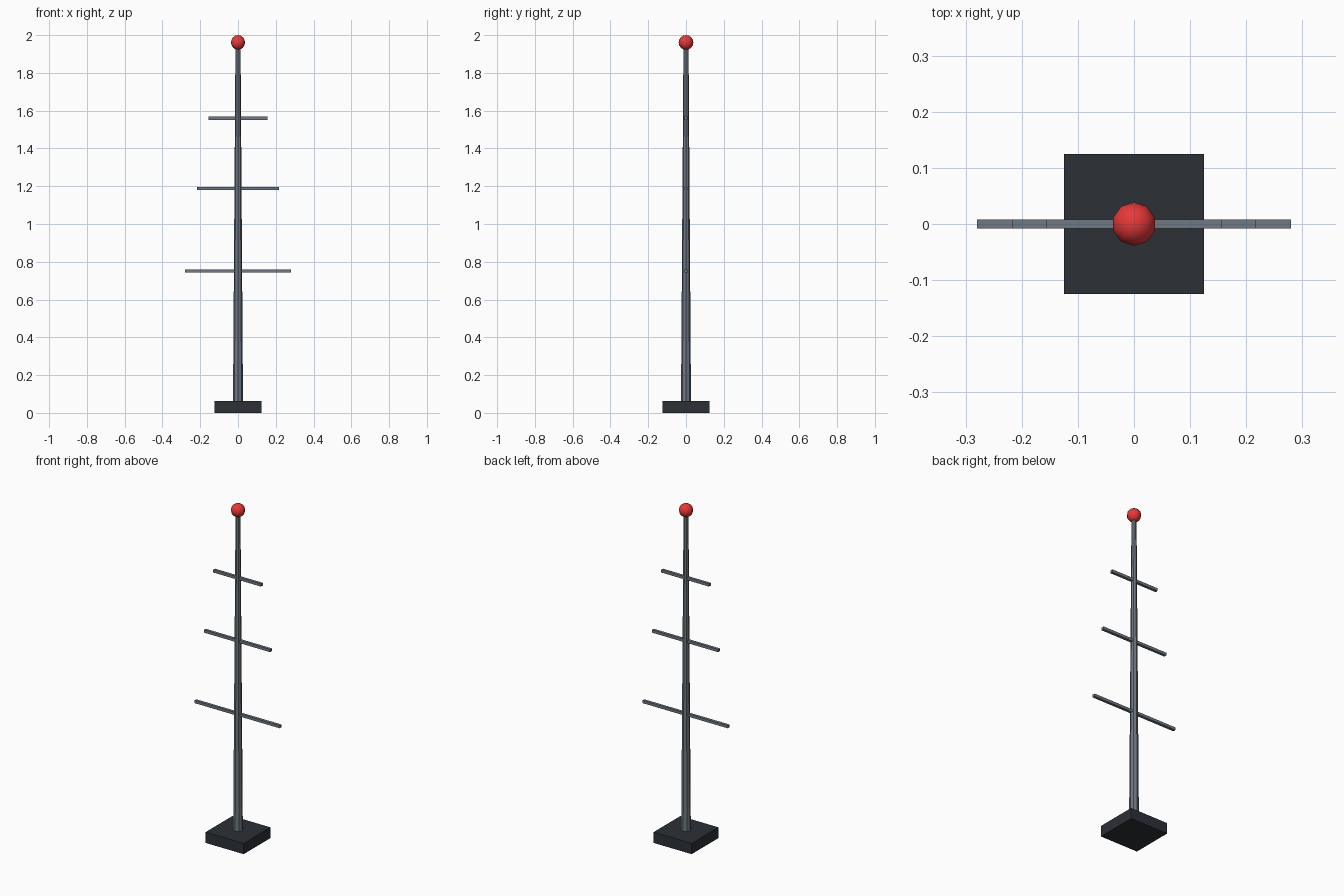
import bpy

if "Cube" in bpy.data.objects:
    bpy.data.objects.remove(bpy.data.objects["Cube"])


def material(name, color):
    m = bpy.data.materials.new(name)
    m.diffuse_color = (*color, 1)
    m.use_nodes = True
    m.node_tree.nodes["Principled BSDF"].inputs["Base Color"].default_value = m.diffuse_color
    return m


dark = material("dark_base", (0.025, 0.03, 0.037))
steel = material("steel", (0.16, 0.19, 0.22))
red = material("red_lamp", (0.80, 0.04, 0.04))


def finish(name, mat):
    ob = bpy.context.object
    ob.name = name
    ob.data.materials.append(mat)
    return ob


def box(name, size, z, mat):
    bpy.ops.mesh.primitive_cube_add(size=1, location=(0, 0, z))
    ob = finish(name, mat)
    ob.scale = size
    bpy.ops.object.transform_apply(location=False, rotation=False, scale=True)


# Square foot
box("base", (0.25, 0.25, 0.064), 0.032, dark)

# Tapered mast
bottom, top = 0.064, 1.945
bpy.ops.mesh.primitive_cone_add(vertices=8, radius1=0.0265, radius2=0.0135,
                                depth=top - bottom, location=(0, 0, (top + bottom) / 2))
finish("mast", steel)

# Crossarms, shorter towards the top
for i, (z, half) in enumerate([(0.752, 0.28), (1.187, 0.217), (1.56, 0.157)]):
    box(f"crossarm_{i + 1}", (half * 2, 0.0165, 0.0165), z, steel)

# Warning lamp
bpy.ops.mesh.primitive_uv_sphere_add(segments=10, ring_count=8, radius=0.039,
                                     location=(0, 0, 1.961))
finish("lamp", red)
bpy.ops.object.shade_smooth()
